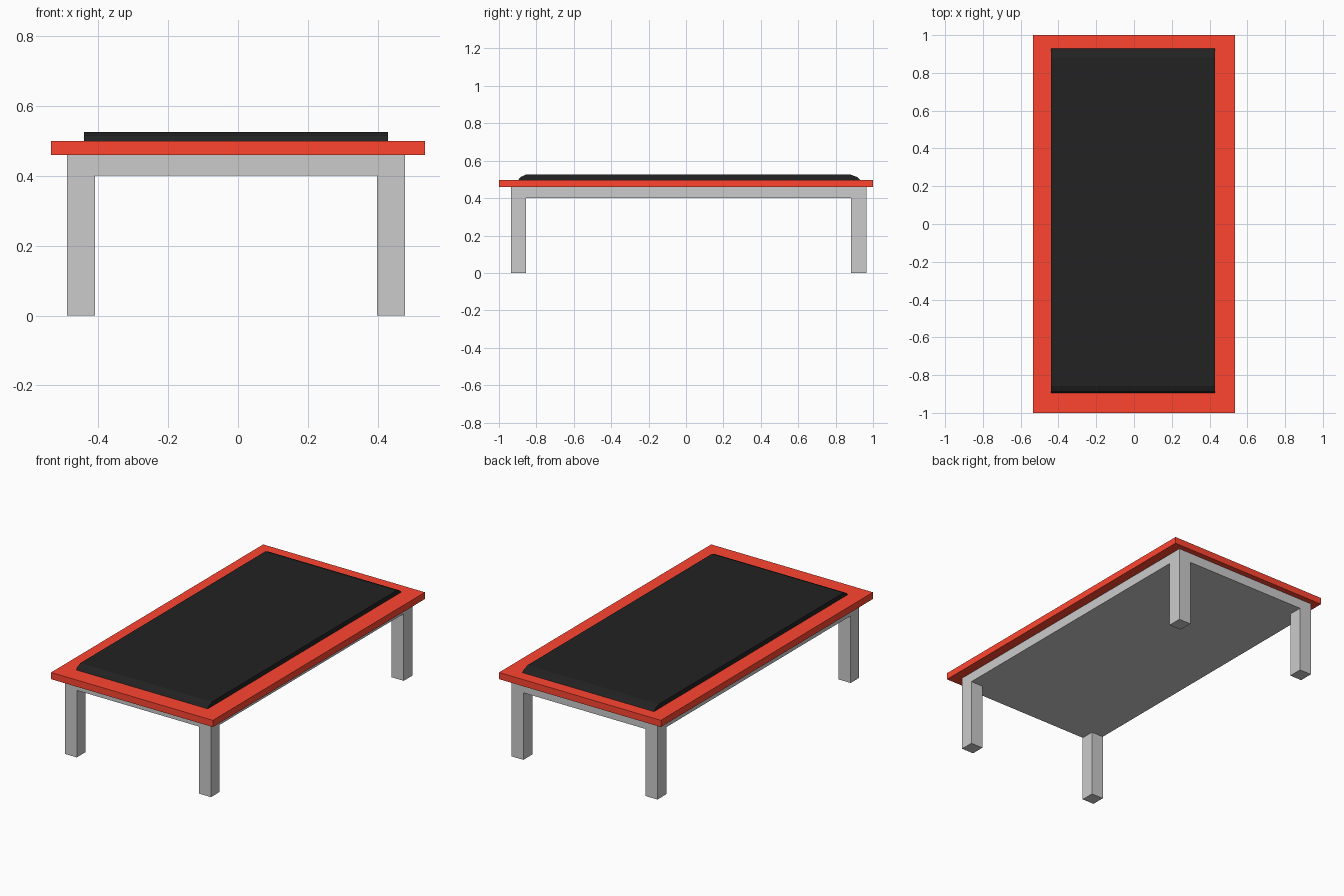
import bpy, bmesh

if "Cube" in bpy.data.objects:
    bpy.data.objects.remove(bpy.data.objects["Cube"])


def make_object(name, bm, color=None):
    bmesh.ops.recalc_face_normals(bm, faces=bm.faces[:])
    mesh = bpy.data.meshes.new(name)
    bm.to_mesh(mesh)
    bm.free()
    obj = bpy.data.objects.new(name, mesh)
    bpy.context.collection.objects.link(obj)
    if color:
        mat = bpy.data.materials.new(name + "_material")
        mat.diffuse_color = color
        mat.use_nodes = True
        mat.node_tree.nodes["Principled BSDF"].inputs["Base Color"].default_value = mat.diffuse_color
        mesh.materials.append(mat)
    return obj


def box(x0, x1, y0, y1, z0, z1):
    bm = bmesh.new()
    bmesh.ops.create_cube(bm, size=1)
    for v in bm.verts:
        v.co = (x1 if v.co.x > 0 else x0,
                y1 if v.co.y > 0 else y0,
                z1 if v.co.z > 0 else z0)
    return bm


# Frame: solid slab, with the corner cells of its underside extruded into legs
X = (-0.488, -0.409, 0.397, 0.477)
Y = (-0.936, -0.855, 0.881, 0.966)
APRON_Z, BOARD_Z, BOARD_TOP = 0.400, 0.458, 0.498
bm = box(X[0], X[3], Y[0], Y[3], APRON_Z, BOARD_Z)
for axis, cuts in (((1, 0, 0), X[1:3]), ((0, 1, 0), Y[1:3])):
    for c in cuts:
        bmesh.ops.bisect_plane(bm, geom=bm.verts[:] + bm.edges[:] + bm.faces[:],
                               plane_co=[a * c for a in axis], plane_no=axis)
corners = []
for f in bm.faces:
    c = f.calc_center_median()
    if (abs(c.z - APRON_Z) < 1e-4 and not X[1] < c.x < X[2]
            and not Y[1] < c.y < Y[2]):
        corners.append(f)
for f in bmesh.ops.extrude_discrete_faces(bm, faces=corners)["faces"]:
    for v in f.verts:
        v.co.z = 0
bmesh.ops.remove_doubles(bm, verts=bm.verts[:], dist=1e-5)
make_object("frame_with_legs", bm)

# Red table board
make_object("board", box(-0.534, 0.534, -1, 1, BOARD_Z, BOARD_TOP),
            (1.0, 0.06, 0.03, 1))

# Black pad: side profile with sloping two-facet ends, spanning the width
PAD_TOP = 0.525
profile = [(-0.896, BOARD_TOP), (-0.884, 0.513), (-0.857, PAD_TOP),
           (0.881, PAD_TOP), (0.915, 0.513), (0.930, BOARD_TOP)]
bm = bmesh.new()
left, right = [[bm.verts.new((x, y, z)) for y, z in profile]
               for x in (-0.44, 0.428)]
bm.faces.new(left)
bm.faces.new(right)
for i in range(len(profile)):
    bm.faces.new((left[i - 1], left[i], right[i], right[i - 1]))
make_object("pad", bm, (0.016, 0.016, 0.016, 1))
